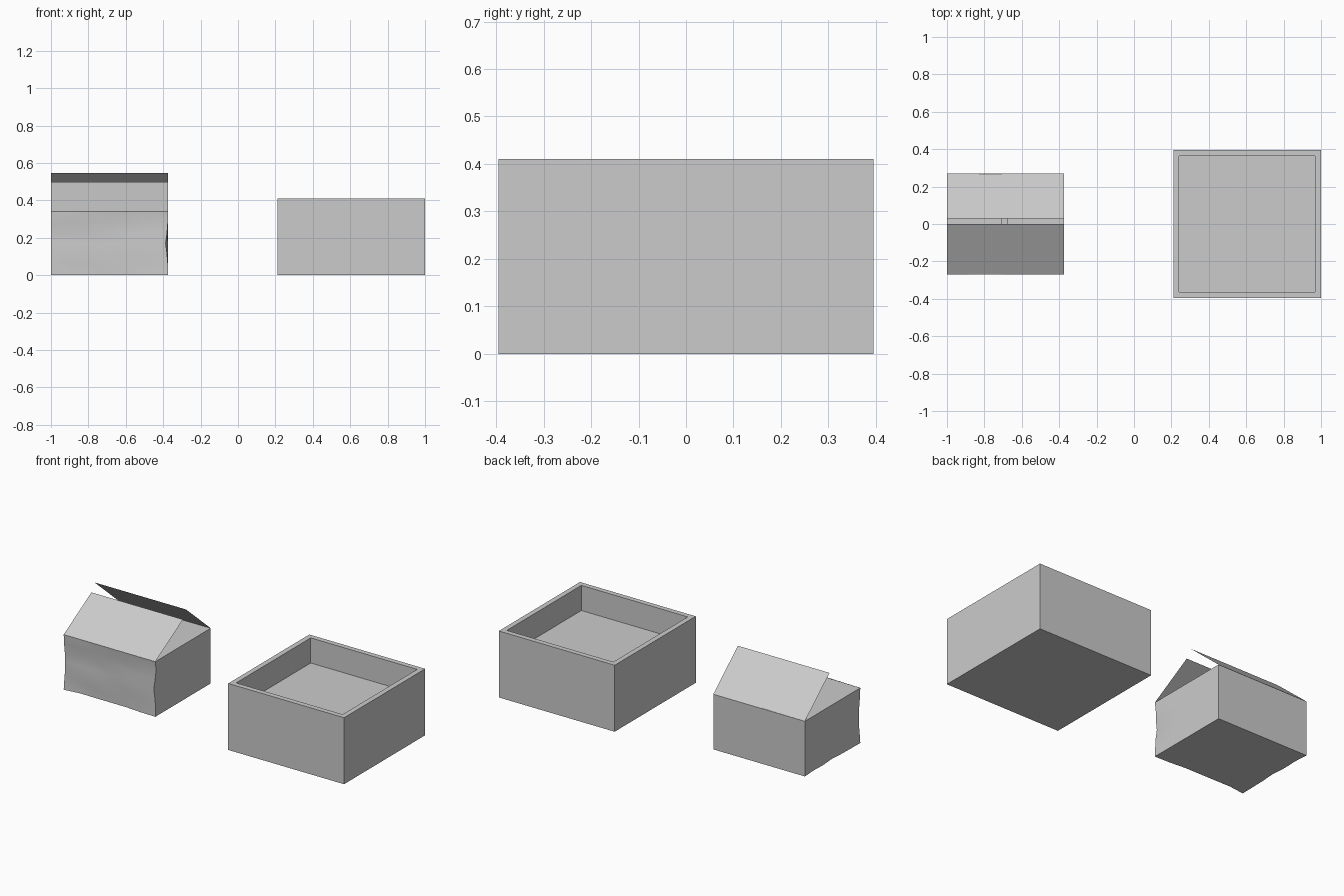
import bpy, bmesh, random
from mathutils import Vector

if "Cube" in bpy.data.objects:
    bpy.data.objects.remove(bpy.data.objects["Cube"])

random.seed(4)


def finish(bm, name):
    me = bpy.data.meshes.new(name)
    bm.to_mesh(me)
    bm.free()
    ob = bpy.data.objects.new(name, me)
    bpy.context.collection.objects.link(ob)
    return ob


def block(bm, lo, hi):
    verts = bmesh.ops.create_cube(bm, size=1)["verts"]
    for v in verts:
        v.co = Vector([lo[i] if v.co[i] < 0 else hi[i] for i in range(3)])


def sheet(name, corners):
    bm = bmesh.new()
    bm.faces.new([bm.verts.new(c) for c in corners])
    return finish(bm, name)


# Open tray: thick rim with a raised floor
bm = bmesh.new()
block(bm, (0.21, -0.395, 0), (1.0, 0.395, 0.41))
top = max(bm.faces, key=lambda f: f.calc_center_median().z)
bmesh.ops.inset_region(bm, faces=[top], thickness=0.045)
ext = bmesh.ops.extrude_discrete_faces(bm, faces=[top])["faces"]
for v in ext[0].verts:
    v.co.z = 0.255
finish(bm, "thick_walled_tray")

# Carton body: thin open box with crumpled front and left sides
X0, X1, Y, H = -1.0, -0.375, 0.27, 0.34
bm = bmesh.new()
block(bm, (X0, -Y, 0), (X1, Y, H))
top = max(bm.faces, key=lambda f: f.calc_center_median().z)
bmesh.ops.delete(bm, geom=[top], context='FACES_ONLY')
bmesh.ops.subdivide_edges(bm, edges=bm.edges[:], cuts=5, use_grid_fill=True)
for v in bm.verts:
    front = v.co.y < -Y + 1e-4
    left = v.co.x < X0 + 1e-4
    right = v.co.x > X1 - 1e-4
    bottom = v.co.z < 1e-4
    if v.co.z > H - 1e-4 or (bottom and front and (left or right)):
        continue
    if v.co.y > Y - 1e-4:
        continue
    # dents always push inward
    if front:
        v.co.y += random.uniform(0, 0.014)
    if front and right:
        v.co.x -= 0.012 * max(0, 1 - abs(v.co.z - 0.17) / 0.09)
    if left and not front:
        v.co.x += random.uniform(0, 0.025 if bottom else 0.008)
for f in bm.faces:
    f.smooth = True
body = finish(bm, "carton_body")
bpy.context.view_layer.objects.active = body
body.select_set(True)
bpy.ops.object.shade_smooth_by_angle(angle=0.7)

# Long flaps leaning up and inward like a roof, left unjoined at the ridge
for name, y0, y1, z1 in (("front_flap", -Y, 0.0, 0.497),
                         ("back_flap", Y, 0.03, 0.547)):
    pts = [(X0, y0, H), (X1, y0, H), (X1, y1, z1), (X0, y1, z1)]
    sheet(name, pts if y0 < 0 else pts[::-1])

# Short flaps folded flat, almost meeting in the middle
for name, a, b, zb in (("left_flap", X0, -0.705, 0.342),
                       ("right_flap", -0.675, X1, 0.338)):
    za, zc = (H, zb) if a == X0 else (zb, H)
    sheet(name, [(a, -Y, za), (b, -Y, zc), (b, Y, zc), (a, Y, za)])
